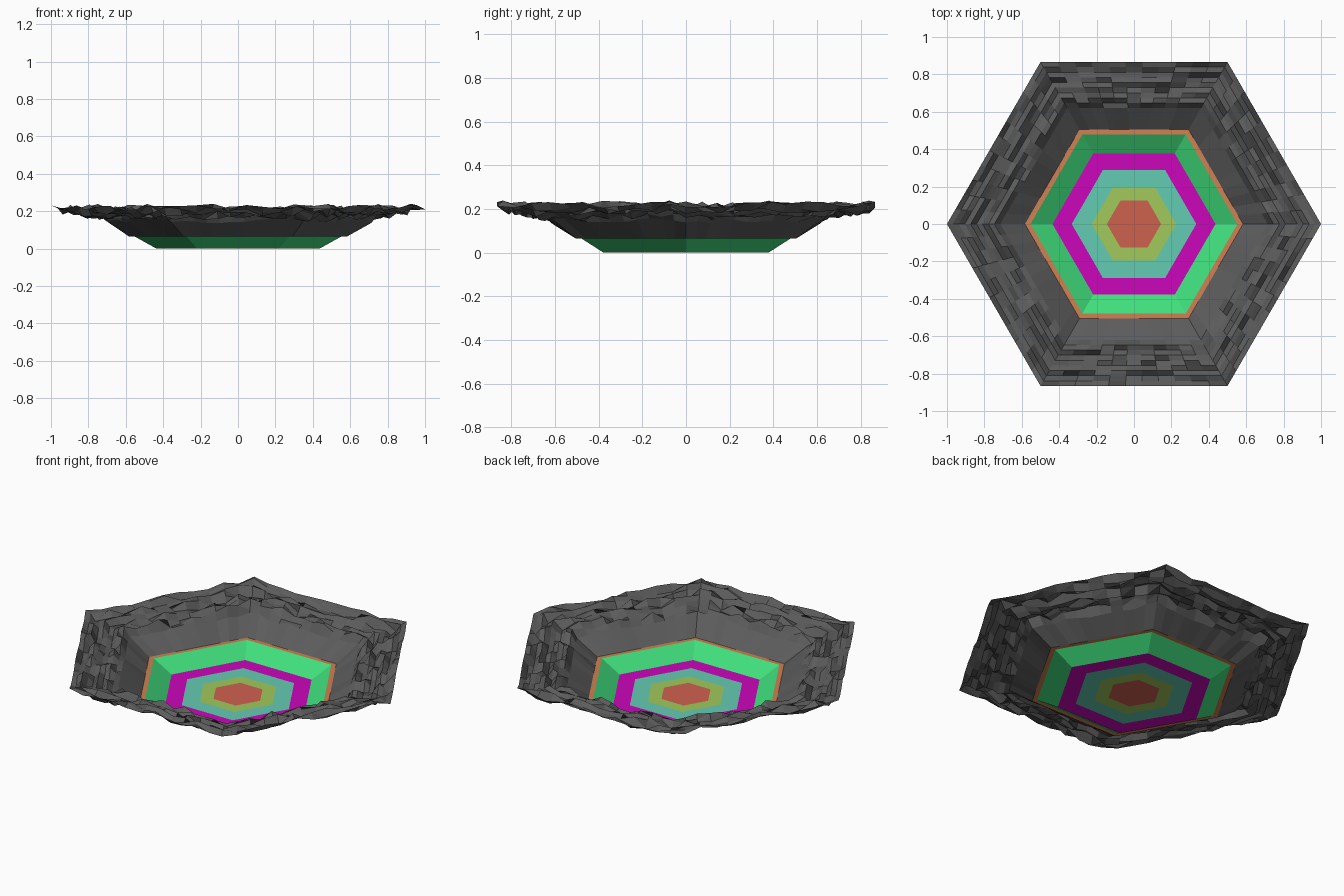
import bpy, bmesh, math, random

if "Cube" in bpy.data.objects:
    bpy.data.objects.remove(bpy.data.objects["Cube"])
random.seed(7)


def material(name, srgb):
    m = bpy.data.materials.new(name)
    m.diffuse_color = [(c / 255) ** 2.2 for c in srgb] + [1]
    m.use_nodes = True
    m.node_tree.nodes["Principled BSDF"].inputs["Base Color"].default_value = m.diffuse_color
    return m


def hex_loop(r, cols):
    # points round a hexagon with corners on the x axis
    pts = []
    for s in range(6):
        a, b = math.radians(60 * s), math.radians(60 * s + 60)
        for i in range(cols):
            t = i / cols
            pts.append((r * (math.cos(a) * (1 - t) + math.cos(b) * t),
                        r * (math.sin(a) * (1 - t) + math.sin(b) * t)))
    return pts


def sheet(name, rings, color, cols=1):
    # rings: (corner radius, height, height jitter), from inside to outside
    bm = bmesh.new()
    loops = []
    for r, z, jitter in rings:
        loops.append([bm.verts.new((x, y, z + random.uniform(-jitter, jitter)))
                      for x, y in hex_loop(r, cols)])
    if len(loops) == 1:
        bm.faces.new(loops[0])
    for a, b in zip(loops, loops[1:]):
        n = len(a)
        for i in range(n):
            j = (i + 1) % n
            bm.faces.new((a[i], b[i], b[j], a[j]))
    me = bpy.data.meshes.new(name)
    bm.to_mesh(me)
    bm.free()
    me.materials.append(material(name, color))
    ob = bpy.data.objects.new(name, me)
    bpy.context.collection.objects.link(ob)
    return ob


# Flat coloured floor bands
sheet("floor_centre", [(0.145, 0, 0)], (206, 98, 80))
sheet("inner_band", [(0.145, 0, 0), (0.226, 0, 0)], (160, 200, 92))
sheet("middle_band", [(0.226, 0, 0), (0.333, 0, 0)], (100, 203, 178))
sheet("outer_band", [(0.333, 0, 0), (0.436, 0, 0)], (203, 16, 186))

# Sloped wall and the flat ledge on top of it
sheet("sloped_wall", [(0.436, 0, 0), (0.553, 0.065, 0)], (66, 222, 124))
sheet("ledge", [(0.553, 0.065, 0), (0.583, 0.065, 0)], (206, 128, 84))

# Smooth lower rock slope breaking up into jagged strata towards the rim
rings = [(0.583, 0.065, 0), (0.715, 0.148, 0.012)]
rows = 9
for k in range(1, rows):
    t = k / rows
    rings.append((0.715 + 0.285 * t, 0.17 + 0.045 * t, 0.031))
rings.append((1.0, 0.22, 0.014))
sheet("rock_rim", rings, (92, 92, 92), cols=11)
